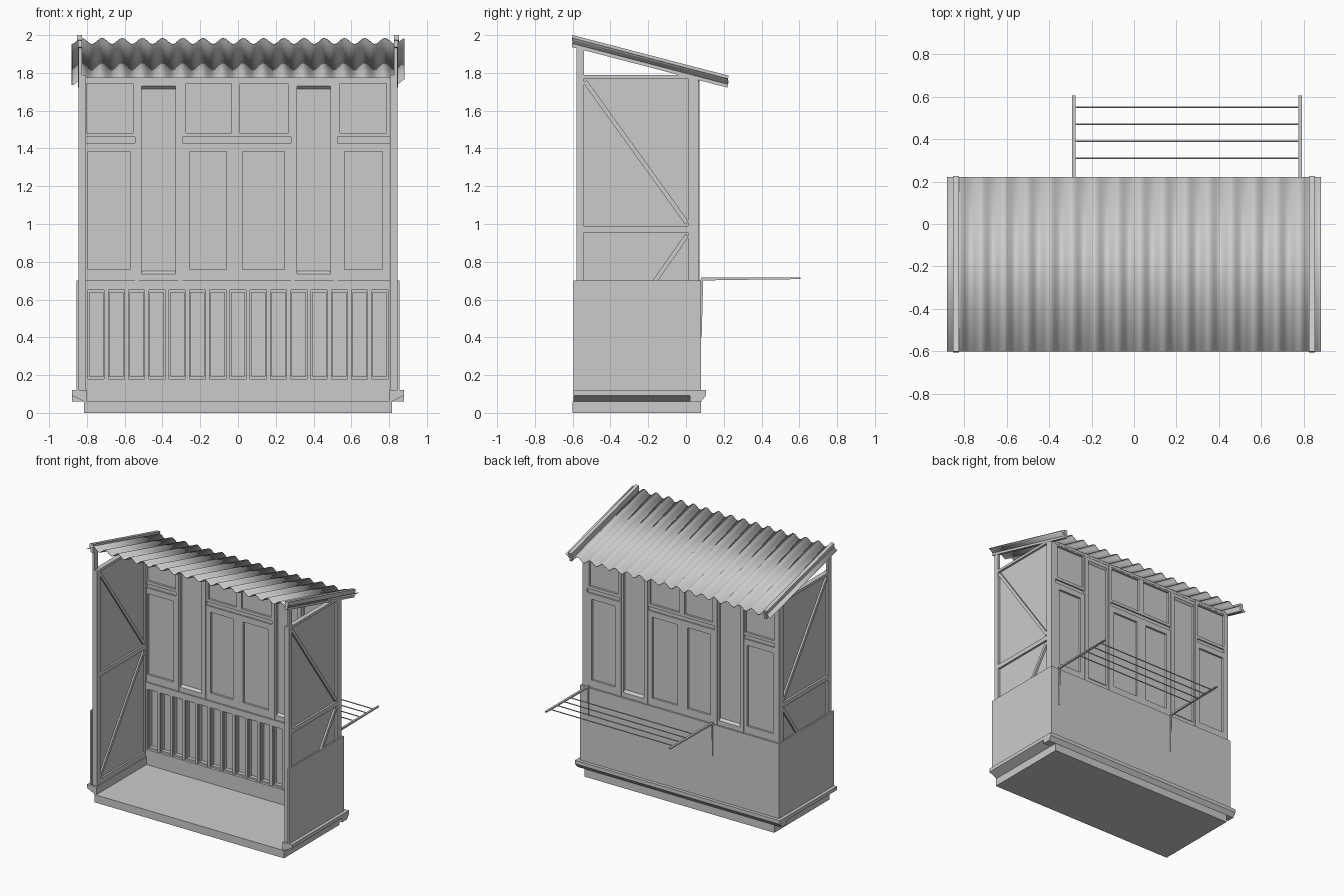
import bpy, math
from mathutils import Vector

if "Cube" in bpy.data.objects:
    bpy.data.objects.remove(bpy.data.objects["Cube"])

GREY = (0.6, 0.6, 0.6, 1)
mat = bpy.data.materials.new("light_grey")
mat.use_nodes = True
mat.diffuse_color = GREY
bsdf = mat.node_tree.nodes["Principled BSDF"]
bsdf.inputs["Base Color"].default_value = GREY
bsdf.inputs["Roughness"].default_value = 0.8


def make(name, verts, faces):
    me = bpy.data.meshes.new(name)
    me.from_pydata(verts, [], faces)
    me.materials.append(mat)
    ob = bpy.data.objects.new(name, me)
    bpy.context.collection.objects.link(ob)
    return ob


def prism(name, profile, place, a, b):
    """Extrude a 2D profile from a to b; place(u, v, w) gives the 3D point."""
    n = len(profile)
    verts = [place(u, v, w) for w in (a, b) for u, v in profile]
    faces = [tuple(range(n))[::-1], tuple(range(n, 2 * n))]
    faces += [(i, (i + 1) % n, n + (i + 1) % n, n + i) for i in range(n)]
    # turn the faces outward
    p = [Vector(v) for v in verts]
    mid = sum(p, Vector()) / len(p)
    cap = p[n:]
    normal = sum((cap[i].cross(cap[(i + 1) % n]) for i in range(n)), Vector())
    if normal.dot(cap[0] - mid) < 0:
        faces = [f[::-1] for f in faces]
    return make(name, verts, faces)


def along_x(name, profile, a, b):
    return prism(name, profile, lambda y, z, x: (x, y, z), a, b)


def along_y(name, profile, a, b):
    return prism(name, profile, lambda x, z, y: (x, y, z), a, b)


def box(name, x, y, z):
    rect = [(x[0], z[0]), (x[1], z[0]), (x[1], z[1]), (x[0], z[1])]
    return along_y(name, rect, *y)


def frame(name, x, z, border, y):
    """Rectangular frame of four bars around an opening."""
    l, r, b, t = border
    box(name + "_left", (x[0], x[0] + l), y, z)
    box(name + "_right", (x[1] - r, x[1]), y, z)
    inner = (x[0] + l, x[1] - r)
    box(name + "_bottom", inner, y, (z[0], z[0] + b))
    box(name + "_top", inner, y, (z[1] - t, z[1]))


def brace(name, p, q, w, xs):
    """Diagonal bar in the side wall plane."""
    p, q = Vector(p), Vector(q)
    d = (q - p).normalized()
    n = Vector((-d.y, d.x)) * w / 2
    along_x(name, [tuple(c) for c in (p - n, q - n, q + n, p + n)], *xs)


# Floor slab
box("floor_slab", (-0.815, 0.815), (-0.6, 0.08), (0, 0.06))

# Side walls, mirrored
for s, side in ((1, "left"), (-1, "right")):
    def xs(a, b):
        return tuple(sorted((s * a, s * b)))
    box(side + "_apron", xs(0.843, 0.855), (-0.595, 0.08), (0.12, 0.7))
    box(side + "_front_post_inner", xs(0.805, 0.826), (-0.58, -0.54), (0.12, 1.79))
    box(side + "_front_post", xs(0.826, 0.844), (-0.58, -0.54), (0.12, 1.955))
    box(side + "_back_post", xs(0.805, 0.844), (0.01, 0.065), (0.12, 1.78))
    box(side + "_wall_sheet", xs(0.82, 0.827), (-0.54, 0.01), (0.12, 1.78))
    for part, z in (("bottom", (0.12, 0.16)), ("middle", (0.955, 0.99)), ("top", (1.77, 1.79))):
        box(f"{side}_{part}_rail", xs(0.806, 0.843), (-0.54, 0.01), z)
    brace(side + "_upper_brace", (-0.535, 1.755), (0.005, 1.005), 0.024, xs(0.808, 0.841))
    brace(side + "_lower_brace", (-0.535, 0.17), (0.005, 0.94), 0.024, xs(0.808, 0.841))
    # Ledge with sloped underside and skirting
    along_y(side + "_ledge", [(s * 0.8, 0.06), (s * 0.815, 0.06), (s * 0.88, 0.092),
                              (s * 0.88, 0.12), (s * 0.8, 0.12)], -0.595, 0.08)
    # Beam that clamps the roof edge, in two layers
    for part, out, low, high in (("lower", 0.846, -0.03, 0.006), ("upper", 0.853, 0.006, 0.033)):
        along_x(f"{side}_{part}_roof_beam",
                [(-0.605, 1.967 + low), (0.22, 1.752 + low), (0.226, 1.752 + high), (-0.6, 1.967 + high)],
                *xs(0.825, out))

# Back ledge
along_x("back_ledge", [(0.02, 0.06), (0.08, 0.06), (0.105, 0.092),
                       (0.105, 0.12), (0.02, 0.12)], -0.88, 0.88)

# Back parapet: outer sheet, rails and slats
box("back_apron", (-0.855, 0.855), (0.066, 0.08), (0.12, 0.7))
for part, z, lip in (("lower", (0.12, 0.18), (0.18, 0.192)), ("upper", (0.65, 0.7), (0.638, 0.65))):
    box(part + "_parapet_rail", (-0.805, 0.805), (0.015, 0.066), z)
    box(part + "_parapet_lip", (-0.805, 0.805), (0.035, 0.066), lip)
PANELS = 15
pitch = 1.61 / PANELS
for i in range(PANELS + 1):
    c = -0.805 + i * pitch
    box("parapet_slat", (max(c - 0.011, -0.805), min(c + 0.011, 0.805)), (0.022, 0.066), (0.18, 0.65))
    box("parapet_slat_backing", (max(c - 0.018, -0.805), min(c + 0.018, 0.805)), (0.038, 0.066), (0.192, 0.638))

# Back wall posts between bays
for x in (-0.535, -0.305, 0.29, 0.517):
    box("bay_post", (x - 0.01, x + 0.01), (0.02, 0.072), (0.7, 1.775))
box("window_head", (-0.805, 0.805), (0.025, 0.068), (1.755, 1.775))


def window(name, x, z, pane_x, pane_z):
    """Casement: frame, thin glazing bead and pane."""
    border = (pane_x[0] - x[0], x[1] - pane_x[1], pane_z[0] - z[0], z[1] - pane_z[1])
    frame(name + "_frame", x, z, border, (0.027, 0.066))
    box(name + "_pane", pane_x, (0.043, 0.05), pane_z)


# Upper lights and lower casements
BAYS = (
    ("left_bay", (-0.805, -0.545), (-0.803, -0.555), (-0.795, -0.572)),
    ("middle_bay_a", (-0.295, -0.012), (-0.275, -0.035), (-0.255, -0.06)),
    ("middle_bay_b", (-0.012, 0.28), (0.01, 0.265), (0.025, 0.245)),
    ("right_bay", (0.527, 0.805), (0.54, 0.787), (0.565, 0.765)),
)
for name, x, top_pane, low_pane in BAYS:
    window(name + "_upper_light", x, (1.46, 1.755), top_pane, (1.483, 1.745))
    box(name + "_transom", x, (0.038, 0.055), (1.43, 1.46))
    window(name + "_casement", x, (0.7, 1.43), low_pane, (0.758, 1.385))

# Narrow solid bays with sloped sill and lintel
for x0, x1 in ((-0.525, -0.315), (0.3, 0.507)):
    frame("narrow_bay_frame", (x0, x1), (0.7, 1.755), (0.013, 0.016, 0.035, 0.025), (0.027, 0.066))
    inner = (x0 + 0.013, x1 - 0.016)
    box("narrow_bay_panel", inner, (0.043, 0.05), (0.735, 1.73))
    along_x("narrow_bay_sill", [(0.027, 0.735), (0.066, 0.735), (0.05, 0.752), (0.043, 0.752)], *inner)
    along_x("narrow_bay_lintel", [(0.027, 1.73), (0.043, 1.715), (0.05, 1.715), (0.066, 1.73)], *inner)

# Corrugated roof sheet
PERIOD, STEPS = 0.107, 132
verts, faces = [], []
for i in range(STEPS + 1):
    x = -0.88 + 1.76 * i / STEPS
    wave = 0.016 * math.cos(2 * math.pi * (x + 0.827) / PERIOD)
    verts += [(x, -0.6, 1.967 + wave), (x, 0.22, 1.752 + wave)]
    if i:
        k = 2 * i
        faces.append((k - 2, k, k + 1, k - 1))
roof = make("corrugated_roof", verts, faces)
solid = roof.modifiers.new("thickness", 'SOLIDIFY')
solid.thickness = 0.004
solid.offset = 0
bpy.context.view_layer.objects.active = roof
roof.select_set(True)
bpy.ops.object.shade_smooth_by_angle(angle=math.radians(45))
roof.select_set(False)

# Drying rack on the back
for x in (-0.283, 0.782):
    along_x("rack_arm", [(0.08, 0.701), (0.4, 0.706), (0.605, 0.708), (0.605, 0.716), (0.08, 0.716)],
            x - 0.008, x + 0.008)
    along_x("rack_bracket", [(0.078, 0.4), (0.083, 0.4), (0.091, 0.705), (0.078, 0.705)],
            x - 0.006, x + 0.006)
for i in range(4):
    bpy.ops.mesh.primitive_cylinder_add(vertices=8, radius=0.004, depth=1.06,
                                        location=(0.25, 0.31 + 0.08 * i, 0.711),
                                        rotation=(0, math.pi / 2, 0))
    rod = bpy.context.object
    rod.name = "rack_rod"
    rod.data.materials.append(mat)
    bpy.ops.object.shade_smooth_by_angle()
